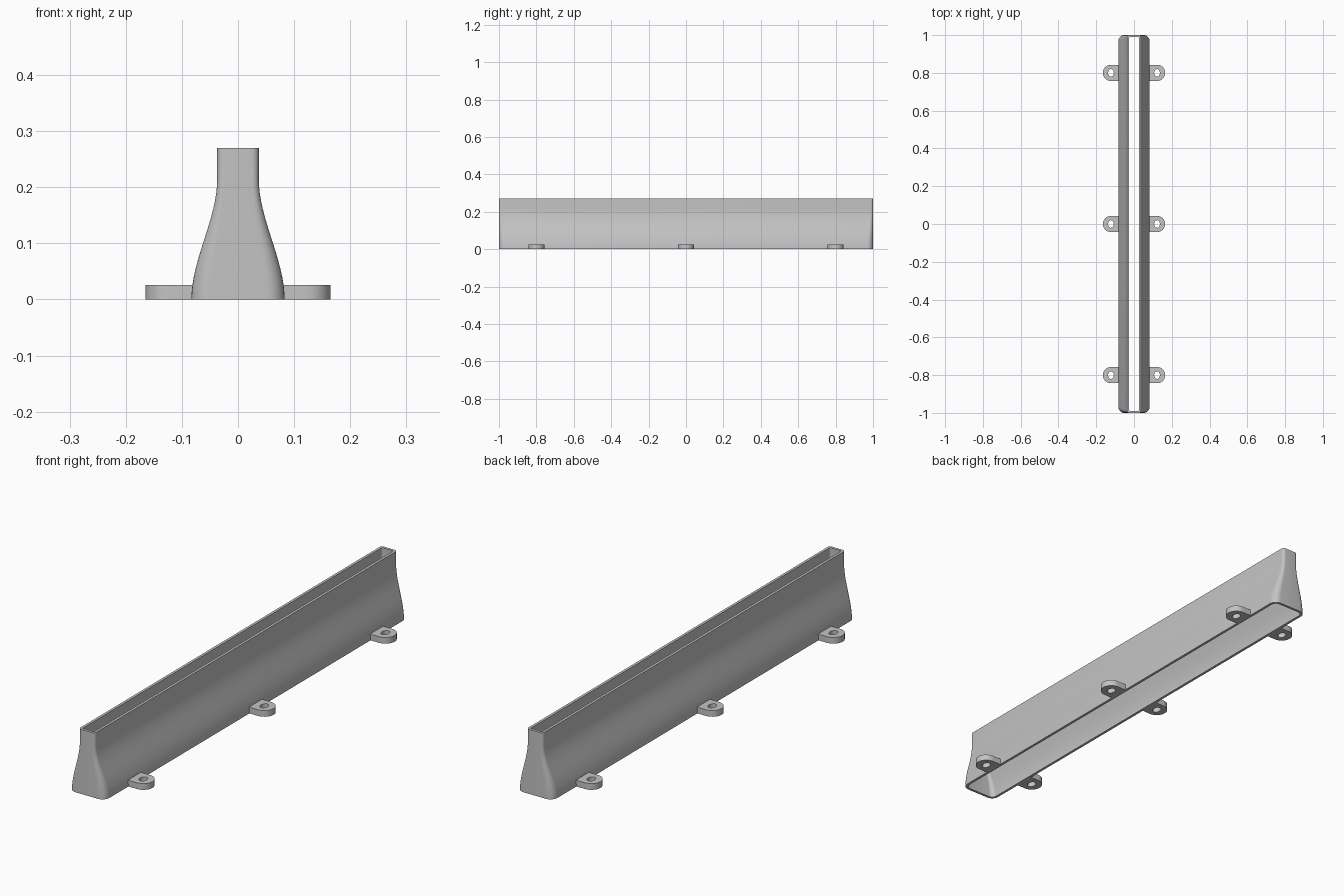
import bpy, bmesh, math

if "Cube" in bpy.data.objects:
    bpy.data.objects.remove(bpy.data.objects["Cube"])

grey = bpy.data.materials.new("light grey plastic")
grey.use_nodes = True
colour = (0.55, 0.55, 0.55, 1)
grey.diffuse_color = colour
grey.node_tree.nodes["Principled BSDF"].inputs["Base Color"].default_value = colour

HEIGHT, SHOULDER = 0.27, 0.215
WALL = 0.011


def loft(name, rings):
    """Skin a closed tube through a cyclic list of equal-length rings."""
    bm = bmesh.new()
    loops = [[bm.verts.new(p) for p in ring] for ring in rings]
    n = len(loops[0])
    for i, a in enumerate(loops):
        b = loops[(i + 1) % len(loops)]
        for j in range(n):
            k = (j + 1) % n
            bm.faces.new((a[j], a[k], b[k], b[j]))
    bmesh.ops.recalc_face_normals(bm, faces=bm.faces)
    mesh = bpy.data.meshes.new(name)
    bm.to_mesh(mesh)
    bm.free()
    mesh.materials.append(grey)
    obj = bpy.data.objects.new(name, mesh)
    bpy.context.collection.objects.link(obj)
    bpy.ops.object.select_all(action="DESELECT")
    obj.select_set(True)
    bpy.context.view_layer.objects.active = obj
    bpy.ops.object.shade_smooth_by_angle(angle=math.radians(30))
    return obj


def rounded_rect(hx, hy, r, z, steps=8):
    """Rounded rectangle ring of half sizes hx, hy."""
    ring = []
    for q, (sx, sy) in enumerate([(1, 1), (-1, 1), (-1, -1), (1, -1)]):
        for s in range(steps + 1):
            a = (q + s / steps) * math.pi / 2
            ring.append((sx * (hx - r) + r * math.cos(a),
                         sy * (hy - r) + r * math.sin(a), z))
    return ring


def section(z, inset):
    """Duct cross-section: wide base easing into a narrow straight neck."""
    t = min(z / SHOULDER, 1)
    ease = t * t * (3 - 2 * t)
    half = 0.083 - 0.046 * ease
    radius = max(0.032 - 0.02 * ease - inset, 0.004)
    return rounded_rect(half - inset, 1 - inset, radius, z)


# Hollow duct, open at top and bottom
levels = [SHOULDER * i / 16 for i in range(17)] + [HEIGHT]
outer = [section(z, 0) for z in levels]
inner = [section(z, WALL) for z in reversed(levels)]
loft("nozzle_duct", outer + inner)


# Mounting tabs: round outer end, square inner end, oval screw hole
def tab(name, side, y):
    def ring(hole, z):
        pts = []
        for i in range(40):
            a = math.tau * i / 40
            c, s = math.cos(a), math.sin(a)
            if hole:
                px, py = 0.015 * c, 0.02 * s
            else:
                d = 0.043 / (max(abs(c), abs(s)) if c < 0 else 1)
                px, py = c * d, s * d
            pts.append((side * (0.122 + px), y + py, z))
        return pts
    top = 0.026
    loft(name, [ring(False, 0), ring(False, top), ring(True, top), ring(True, 0)])


for side, side_name in ((1, "left"), (-1, "right")):
    for y, place in ((-0.8, "front"), (0, "middle"), (0.8, "back")):
        tab(f"{place}_{side_name}_tab", side, y)
